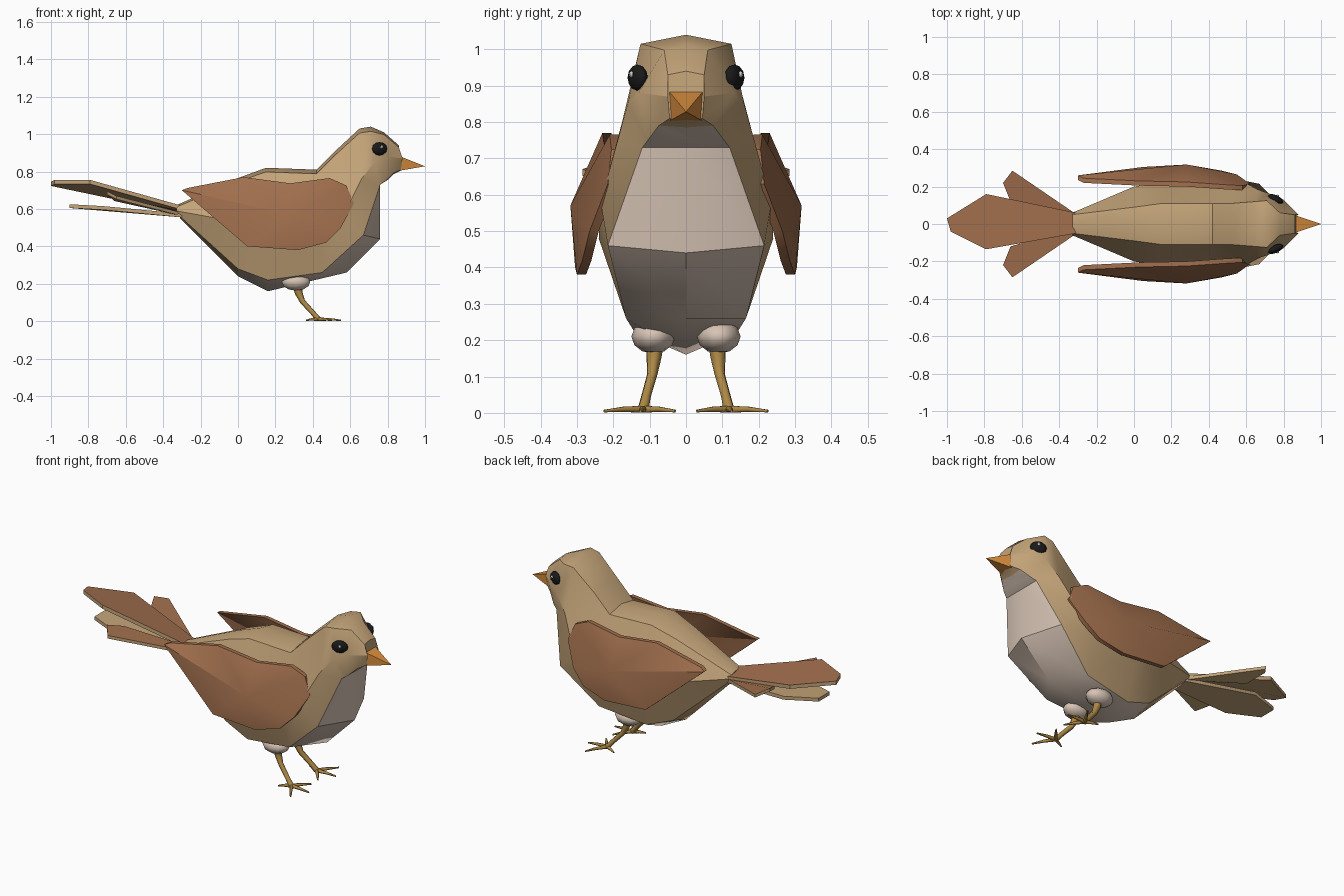
import bpy, bmesh, math
from mathutils import Vector

if "Cube" in bpy.data.objects:
    bpy.data.objects.remove(bpy.data.objects["Cube"])


def mat(name, r, g, b):
    m = bpy.data.materials.new(name)
    m.diffuse_color = (r, g, b, 1)
    m.use_nodes = True
    m.node_tree.nodes["Principled BSDF"].inputs["Base Color"].default_value = m.diffuse_color
    return m


TAN = mat("tan", 0.55, 0.37, 0.19)
BROWN = mat("brown", 0.36, 0.16, 0.075)
CREAM = mat("cream", 0.68, 0.55, 0.46)
ORANGE = mat("orange", 0.72, 0.28, 0.05)
OCHRE = mat("ochre", 0.42, 0.25, 0.06)
BLACK = mat("black", 0.01, 0.01, 0.01)
WHITE = mat("white", 0.9, 0.9, 0.9)


def finish(bm, name, mats, angle=35):
    bmesh.ops.recalc_face_normals(bm, faces=bm.faces)
    me = bpy.data.meshes.new(name)
    bm.to_mesh(me)
    bm.free()
    for m in mats:
        me.materials.append(m)
    me.shade_smooth()
    me.set_sharp_from_angle(angle=math.radians(angle))
    ob = bpy.data.objects.new(name, me)
    bpy.context.collection.objects.link(ob)
    return ob


# Body and head: sections from tail to face
# top x,z | shoulder y | side x,y,z | belly edge x,y,z | bottom x,z
SECTIONS = [
    (-.33, .62, .05, -.33, .06, .59, -.31, .04, .56, -.31, .55),
    (.00, .765, .09, .00, .20, .53, .00, .12, .28, .00, .24),
    (.15, .82, .11, .17, .23, .50, .16, .14, .22, .16, .16),
    (.42, .81, .11, .42, .24, .48, .45, .165, .26, .58, .26),
    (.52, .91, .11, .57, .235, .58, .67, .215, .46, .76, .44),
    (.65, 1.03, .12, .66, .185, .76, .76, .12, .73, .76, .73),
    (.71, 1.04, .125, .73, .16, .85, .79, .105, .75, .80, .755),
    (.78, 1.01, .06, .80, .13, .88, .83, .075, .79, .83, .785),
    (.86, .94, .05, .88, .05, .87, .87, .045, .81, .87, .805),
]
bm = bmesh.new()
rings = []
for tx, tz, sy, mx, my, mz, lx, ly, lz, bx, bz in SECTIONS:
    half = [(tx, sy, tz - sy * .2), (mx, my, mz), (lx, ly, lz)]
    pts = [(tx, 0, tz)] + half + [(bx, 0, bz)]
    pts += [(x, -y, z) for x, y, z in reversed(half)]
    rings.append([bm.verts.new(p) for p in pts])
for i in range(len(rings) - 1):
    a, b = rings[i], rings[i + 1]
    for j in range(8):
        k = (j + 1) % 8
        f = bm.faces.new((a[j], a[k], b[k], b[j]))
        f.material_index = int(j in (3, 4) and 1 <= i <= 6)
bm.faces.new(rings[0])
bm.faces.new(rings[-1])
finish(bm, "body", (TAN, CREAM))

# Beak: four-sided pyramid
bm = bmesh.new()
tip = bm.verts.new((1.0, 0, .828))
base = [bm.verts.new(p) for p in ((.865, -.045, .882), (.865, .045, .882),
                                  (.855, .045, .803), (.855, -.045, .803))]
for j in range(4):
    bm.faces.new((base[j], base[(j + 1) % 4], tip))
bm.faces.new(base)
finish(bm, "beak", (ORANGE,), 20)


def plate(name, outline, offset, mats, crown=None, under=None):
    """Thin closed plate; optional centre points make it domed."""
    bm = bmesh.new()
    top = [bm.verts.new(p) for p in outline]
    low = [bm.verts.new(Vector(p) + Vector(offset)) for p in outline]
    n = len(outline)
    for loop, centre, index in ((top, crown, 0), (low, under, len(mats) - 1)):
        if centre:
            c = bm.verts.new(centre)
            faces = [bm.faces.new((loop[j], loop[(j + 1) % n], c)) for j in range(n)]
        else:
            faces = [bm.faces.new(loop)]
        for f in faces:
            f.material_index = index
    for j in range(n):
        k = (j + 1) % n
        bm.faces.new((top[j], top[k], low[k], low[j])).material_index = len(mats) - 1
    return finish(bm, name, mats)


# Tail feathers: brown above, tan below
plate("tail_feather_top", [(-.31, -.05, .62), (-.79, -.135, .755), (-.98, -.04, .755),
      (-1, .03, .745), (-.79, .16, .715), (-.31, .06, .60)], (0, 0, -.022), (BROWN, TAN))
plate("tail_feather_bottom", [(-.30, -.05, .575), (-.72, -.12, .615), (-.90, -.05, .625),
      (-.90, .05, .625), (-.72, .12, .615), (-.30, .05, .575)], (0, 0, -.02), (TAN,))

WING = [(-.30, .26, .70), (-.27, .245, .712), (.03, .23, .77), (.28, .225, .737),
        (.49, .21, .765), (.58, .205, .725), (.62, .215, .63), (.55, .265, .50),
        (.47, .285, .42), (.32, .30, .38), (.05, .305, .40)]


def tube(name, points, radii):
    cu = bpy.data.curves.new(name, 'CURVE')
    cu.dimensions = '3D'
    cu.bevel_depth = 1
    cu.bevel_resolution = 1
    cu.use_fill_caps = True
    sp = cu.splines.new('POLY')
    sp.points.add(len(points) - 1)
    for p, co, r in zip(sp.points, points, radii):
        p.co = (*co, 1)
        p.radius = r
    cu.materials.append(OCHRE)
    bpy.context.collection.objects.link(bpy.data.objects.new(name, cu))


def ball(name, loc, size, material, turn=0, seg=10):
    bm = bmesh.new()
    bmesh.ops.create_uvsphere(bm, u_segments=seg, v_segments=6, radius=1)
    ob = finish(bm, name, (material,), 50)
    ob.location, ob.scale, ob.rotation_euler = loc, size, (0, 0, turn)


for s, side in ((-1, "right"), (1, "left")):
    def m(p):
        return (p[0], p[1] * s, p[2])

    # Wing
    plate("wing_" + side, [m(p) for p in WING], (0, -.025 * s, 0), (BROWN,),
          m((.28, .318, .57)), m((.25, .265, .57)))

    # Side tail feather
    plate("tail_feather_" + side, [m(p) for p in (
        (-.32, .02, .595), (-.66, .12, .66), (-.70, .22, .695), (-.65, .285, .67),
        (-.32, .06, .585))], (0, 0, -.018), (BROWN, TAN))

    # Eye with highlight
    ball("eye_" + side, m((.757, .133, .922)), (.045, .022, .036), BLACK, -.45 * s, 8)
    ball("eye_highlight_" + side, m((.768, .150, .931)), (.009, .007, .009), WHITE, 0, 6)

    # Thigh, leg and toes
    ball("thigh_" + side, m((.31, .09, .21)), (.08, .06, .047), CREAM)
    tube("leg_" + side, [m(p) for p in ((.315, .085, .20), (.325, .088, .15),
         (.345, .093, .105), (.40, .11, .045), (.43, .118, .01))],
         (.027, .021, .015, .014, .016))
    for i, end in enumerate(((.55, .125), (.50, .03), (.50, .225), (.365, .15))):
        mid = ((.43 + end[0]) / 2, (.118 + end[1]) / 2)
        tube(f"toe_{side}_{i}", [m((.43, .118, .010)), m((*mid, .010)), m((*end, .005))],
             (.011, .008, .004))
